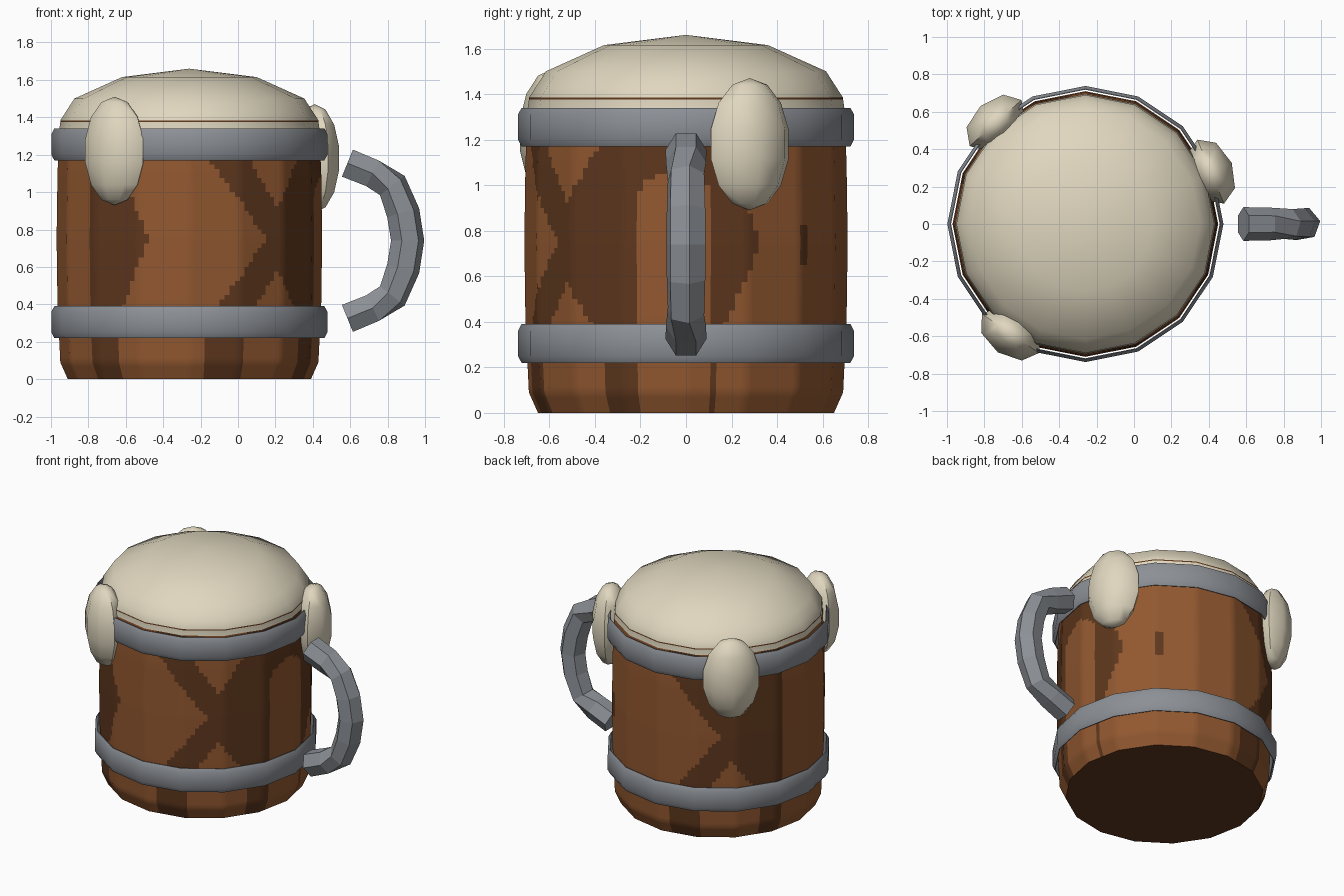
import bpy, bmesh, math
from mathutils import Vector, Matrix

if "Cube" in bpy.data.objects:
    bpy.data.objects.remove(bpy.data.objects["Cube"])

CX = -0.26          # mug axis
SIDES = 16


def material(name, hexcol):
    rgb = [int(hexcol[i:i + 2], 16) / 255 for i in (0, 2, 4)]
    m = bpy.data.materials.new(name)
    m.diffuse_color = [c / 12.92 if c <= 0.04045 else ((c + 0.055) / 1.055) ** 2.4 for c in rgb] + [1]
    m.use_nodes = True
    m.node_tree.nodes["Principled BSDF"].inputs["Base Color"].default_value = m.diffuse_color
    return m


WOOD = material("brown wood", "925830")
DARK = material("dark wood grain", "5E371D")
FOAM = material("cream foam", "E0D7BF")
STEEL = material("grey metal", "8C9096")


def finish(name, bm, mats, angle=40):
    bmesh.ops.remove_doubles(bm, verts=bm.verts, dist=1e-5)
    bmesh.ops.recalc_face_normals(bm, faces=bm.faces)
    me = bpy.data.meshes.new(name)
    bm.to_mesh(me)
    bm.free()
    ob = bpy.data.objects.new(name, me)
    bpy.context.collection.objects.link(ob)
    for m in mats:
        me.materials.append(m)
    if angle:
        bpy.ops.object.select_all(action='DESELECT')
        ob.select_set(True)
        bpy.context.view_layer.objects.active = ob
        bpy.ops.object.shade_smooth_by_angle(angle=math.radians(angle))
    return ob


def loft(bm, rings, closed=False):
    """Join successive rings of points with quads (triangles at poles)."""
    vs = [[bm.verts.new(p) for p in r] for r in rings]
    n = len(vs[0])
    pairs = list(zip(vs, vs[1:])) + ([(vs[-1], vs[0])] if closed else [])
    for a, b in pairs:
        for i in range(n):
            j = (i + 1) % n
            bm.faces.new((a[i], a[j], b[j], b[i]))
    return vs


def ring(r, z, split=1):
    """16-sided ring whose straight sides may be split into smaller pieces."""
    n, step = SIDES * split, math.tau / SIDES
    pts = []
    for i in range(n):
        a = math.tau * i / n
        off = (i % split) / split * step - step / 2
        rr = r * math.cos(step / 2) / math.cos(off)
        pts.append((CX + rr * math.cos(a), rr * math.sin(a), z))
    return pts


# wooden body, finely divided so the grain can be coloured by rule
def is_grain(a, z):
    t = min(abs(z - 0.75) / 0.4, 1.15)
    if z < 0.01:
        return True
    if -140 < a < -108 - 14 * t:                       # front left patch
        return True
    if 9 < a < 28 - 15 * t:                            # beside the handle
        return True
    if abs(z - 0.74) < 0.09 and abs(a - 47) < 2:       # small slot
        return True
    if -17 <= a < 9:                                   # arch behind the handle
        return z > 1.07 - 0.001 * (a + 4) ** 2 * 0.5
    for c in (-48, 132):                               # crossed grain, front and back
        if c - 6 - 26 * t < a < c + 31:
            return abs(a - c) > 13 * (t - 0.42) / 0.58
    return False


profile = [(0.65, 0), (0.69, 0.09), (0.705, 0.4), (0.71, 0.75), (0.705, 1.1), (0.695, 1.34)]
bm = bmesh.new()
rings = []
for (r0, z0), (r1, z1) in zip(profile, profile[1:]):
    k = max(2, round((z1 - z0) / 0.025))
    rings += [ring(r0 + (r1 - r0) * i / k, z0 + (z1 - z0) * i / k, 10) for i in range(k)]
rings.append(ring(*profile[-1], 10))
vs = loft(bm, rings)
bm.faces.new(vs[0][::-1])
for f in bm.faces:
    c = f.calc_center_median()
    f.material_index = int(is_grain(math.degrees(math.atan2(c.y, c.x - CX)), c.z))
finish("mug_body", bm, [WOOD, DARK])

# foam dome with the thin rim line
bm = bmesh.new()
loft(bm, [ring(r, z) for r, z in [(0.695, 1.34), (0.69, 1.376), (0.69, 1.384), (0.66, 1.43),
                                  (0.615, 1.5), (0.36, 1.615), (0.0, 1.66)]])
for f in bm.faces:
    f.material_index = int(abs(f.calc_center_median().z - 1.38) < 0.003)
bmesh.ops.dissolve_degenerate(bm, dist=1e-5, edges=bm.edges)
finish("foam_top", bm, [FOAM, DARK])

# metal hoops, standing slightly clear of the wood
for name, z in (("lower_hoop", 0.22), ("upper_hoop", 1.17)):
    bm = bmesh.new()
    loft(bm, [ring(r, z + dz) for r, dz in [(0.722, 0), (0.738, 0.03), (0.738, 0.14),
                                            (0.722, 0.17), (0.718, 0.17), (0.718, 0)]], closed=True)
    finish(name, bm, [STEEL])

# foam drips
for name, x, y, z in (("foam_drip_front", -0.66, -0.585, 1.22),
                      ("foam_drip_right", 0.41, 0.28, 1.18),
                      ("foam_drip_back", -0.74, 0.54, 1.19)):
    bm = bmesh.new()
    bmesh.ops.create_uvsphere(bm, u_segments=8, v_segments=7, radius=1)
    rot = Matrix.Rotation(math.atan2(y, x - CX), 4, 'Z')
    bm.transform(Matrix.Translation((x, y, z)) @ rot @ Matrix.Diagonal((0.125, 0.19, 0.29, 1)))
    finish(name, bm, [FOAM], 50)

# handle: six-sided tube, pinched and twisted where the ends meet the arc
half = [(0.585, 0.415, 0.09, 0), (0.72, 0.36, 0.088, 0), (0.825, 0.295, 0.085, 20),
        (0.883, 0.15, 0.09, 20)]
path = half + [(0.907, 0, 0.09, 20)] + [(x, -z, r, t) for x, z, r, t in half[::-1]]
pts = [Vector((x, 0, 0.74 + z)) for x, z, r, t in path]
bm = bmesh.new()
rings = []
for i, (x, z, r, twist) in enumerate(path):
    d = (pts[min(i + 1, len(pts) - 1)] - pts[max(i - 1, 0)]).normalized()
    side = Vector((0, 1, 0))
    out = d.cross(side)
    angs = [math.radians(60 * k + twist) for k in range(6)]
    rings.append([pts[i] + r * (math.cos(a) * side + math.sin(a) * out) for a in angs])
vs = loft(bm, rings)
bm.faces.new(vs[0])
bm.faces.new(vs[-1])
finish("handle", bm, [STEEL], 0)
